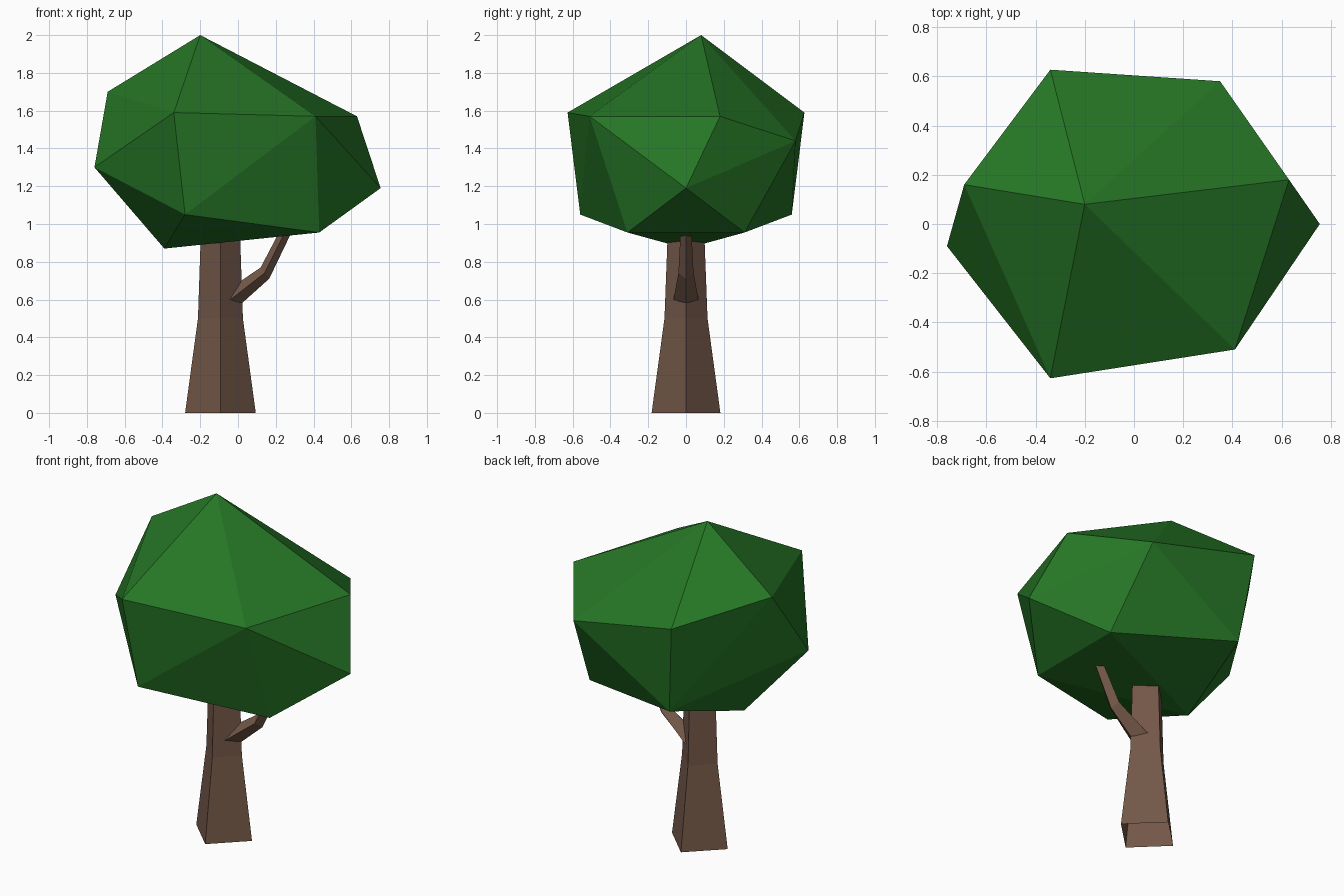
import bpy
import bmesh

cube = bpy.data.objects.get("Cube")
if cube:
    bpy.data.objects.remove(cube, do_unlink=True)


def material(name, rgb):
    mat = bpy.data.materials.new(name)
    mat.use_nodes = True
    mat.diffuse_color = (*rgb, 1)
    mat.node_tree.nodes["Principled BSDF"].inputs["Base Color"].default_value = (*rgb, 1)
    return mat


def finish(bm, name, mat):
    bmesh.ops.recalc_face_normals(bm, faces=bm.faces)
    mesh = bpy.data.meshes.new(name)
    bm.to_mesh(mesh)
    bm.free()
    mesh.materials.append(mat)
    obj = bpy.data.objects.new(name, mesh)
    bpy.context.collection.objects.link(obj)
    return obj


def diamond_limb(name, sections, mat):
    """Loft four-sided sections: (left x, z), (middle x, z), (right x, z), half depth."""
    bm = bmesh.new()
    previous = None
    for (x1, z1), (xm, zm), (x2, z2), depth in sections:
        ring = [bm.verts.new(p) for p in
                ((x1, 0, z1), (xm, -depth, zm), (x2, 0, z2), (xm, depth, zm))]
        if previous:
            for i in range(4):
                j = (i + 1) % 4
                bm.faces.new((previous[i], previous[j], ring[j], ring[i]))
        previous = ring
    bm.faces.new(previous)
    return finish(bm, name, mat)


bark = material("bark brown", (0.17, 0.096, 0.064))
leaf = material("leaf green", (0.019, 0.18, 0.019))

# Trunk: square section turned on its corner, flared at the foot, open below
trunk_x = -0.093
diamond_limb("trunk", [
    ((trunk_x - r, z), (trunk_x, z), (trunk_x + r, z), d)
    for z, r, d in ((0, 0.187, 0.182), (0.5, 0.119, 0.114), (1.0, 0.102, 0.095))
], bark)

# Bent side branch rising into the crown
diamond_limb("branch", [
    ((-0.10, 0.62), (-0.04, 0.60), (0.02, 0.58), 0.066),
    ((0.12, 0.77), (0.14, 0.74), (0.165, 0.71), 0.040),
    ((0.23, 0.98), (0.26, 0.98), (0.295, 0.98), 0.028),
], bark)

# Crown: faceted hull
single = [(-0.20, 0.08, 2.0), (-0.69, 0.16, 1.70), (0.41, -0.51, 1.57),
          (0.63, 0.18, 1.57), (0.35, 0.58, 1.44), (0.755, 0, 1.19),
          (-0.76, -0.09, 1.30), (-0.39, 0, 0.87)]
paired = [(-0.34, 0.627, 1.59), (-0.28, 0.56, 1.05), (0.43, 0.31, 0.955)]
bm = bmesh.new()
for p in single:
    bm.verts.new(p)
for x, y, z in paired:
    for side in (-1, 1):
        bm.verts.new((x, side * y, z))
bmesh.ops.convex_hull(bm, input=bm.verts)
finish(bm, "leaf_crown", leaf)
